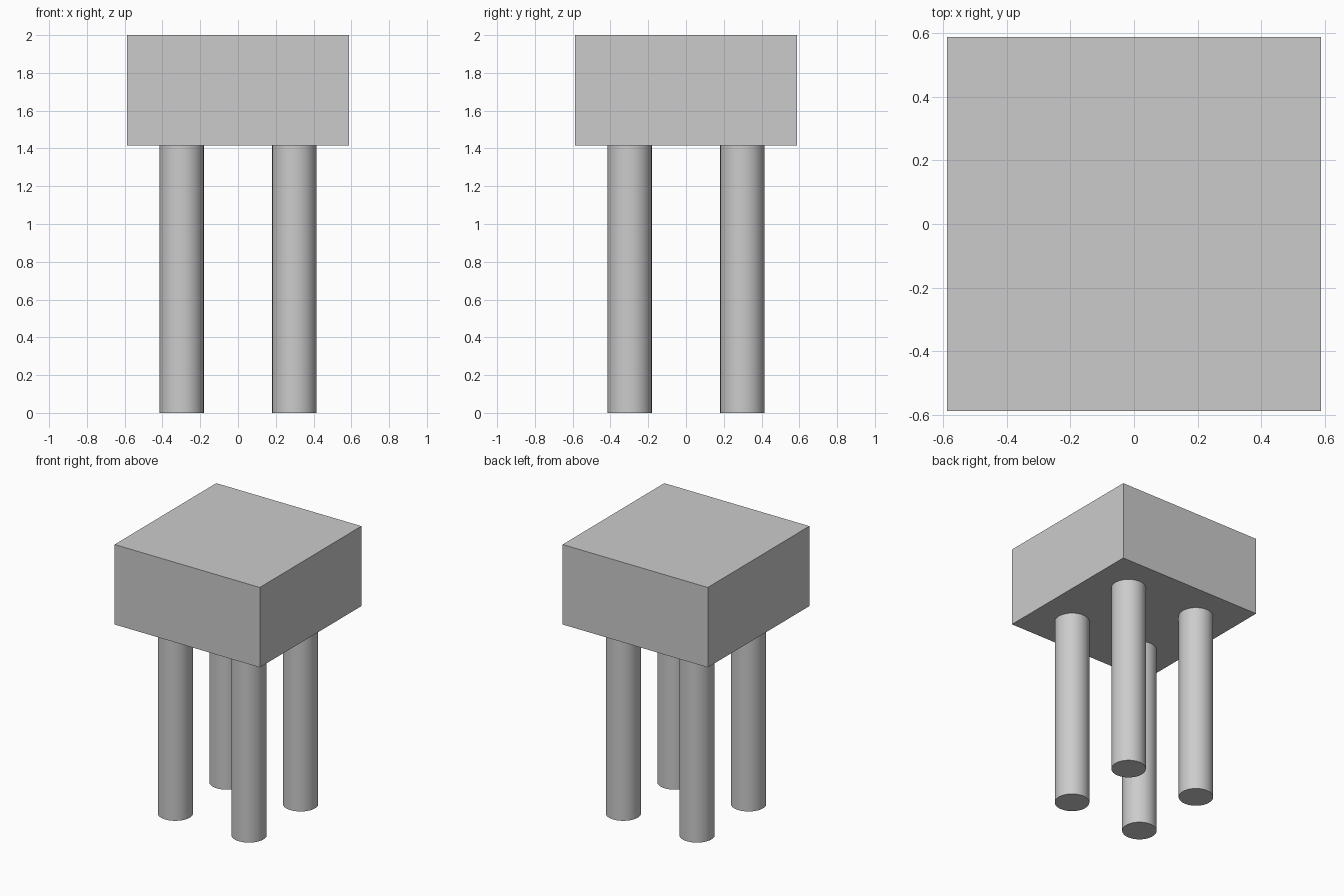
import bpy
import math

cube = bpy.data.objects.get("Cube")
if cube:
    bpy.data.objects.remove(cube, do_unlink=True)

# One plain grey for the whole stool
GREY = (0.6, 0.6, 0.6, 1.0)
grey = bpy.data.materials.new("light_grey")
grey.use_nodes = True
grey.diffuse_color = GREY
grey.node_tree.nodes["Principled BSDF"].inputs["Base Color"].default_value = GREY

SEAT_WIDTH = 1.175
SEAT_BOTTOM = 1.415
HEIGHT = 2.0
LEG_RADIUS = 0.117
LEG_OFFSET = 0.298


def finish(name):
    obj = bpy.context.object
    obj.name = name
    obj.data.name = name
    obj.data.materials.append(grey)
    return obj


# Thick square seat
thickness = HEIGHT - SEAT_BOTTOM
bpy.ops.mesh.primitive_cube_add(size=1, location=(0, 0, SEAT_BOTTOM + thickness / 2))
seat = finish("seat")
seat.scale = (SEAT_WIDTH, SEAT_WIDTH, thickness)
bpy.ops.object.transform_apply(location=False, rotation=False, scale=True)

# Four round legs
for depth_name, y in (("front", -LEG_OFFSET), ("back", LEG_OFFSET)):
    for side_name, x in (("right", -LEG_OFFSET), ("left", LEG_OFFSET)):
        bpy.ops.mesh.primitive_cylinder_add(
            vertices=64, radius=LEG_RADIUS, depth=SEAT_BOTTOM,
            location=(x, y, SEAT_BOTTOM / 2))
        finish(f"{depth_name}_{side_name}_leg")
        bpy.ops.object.shade_smooth_by_angle(angle=math.radians(30))
